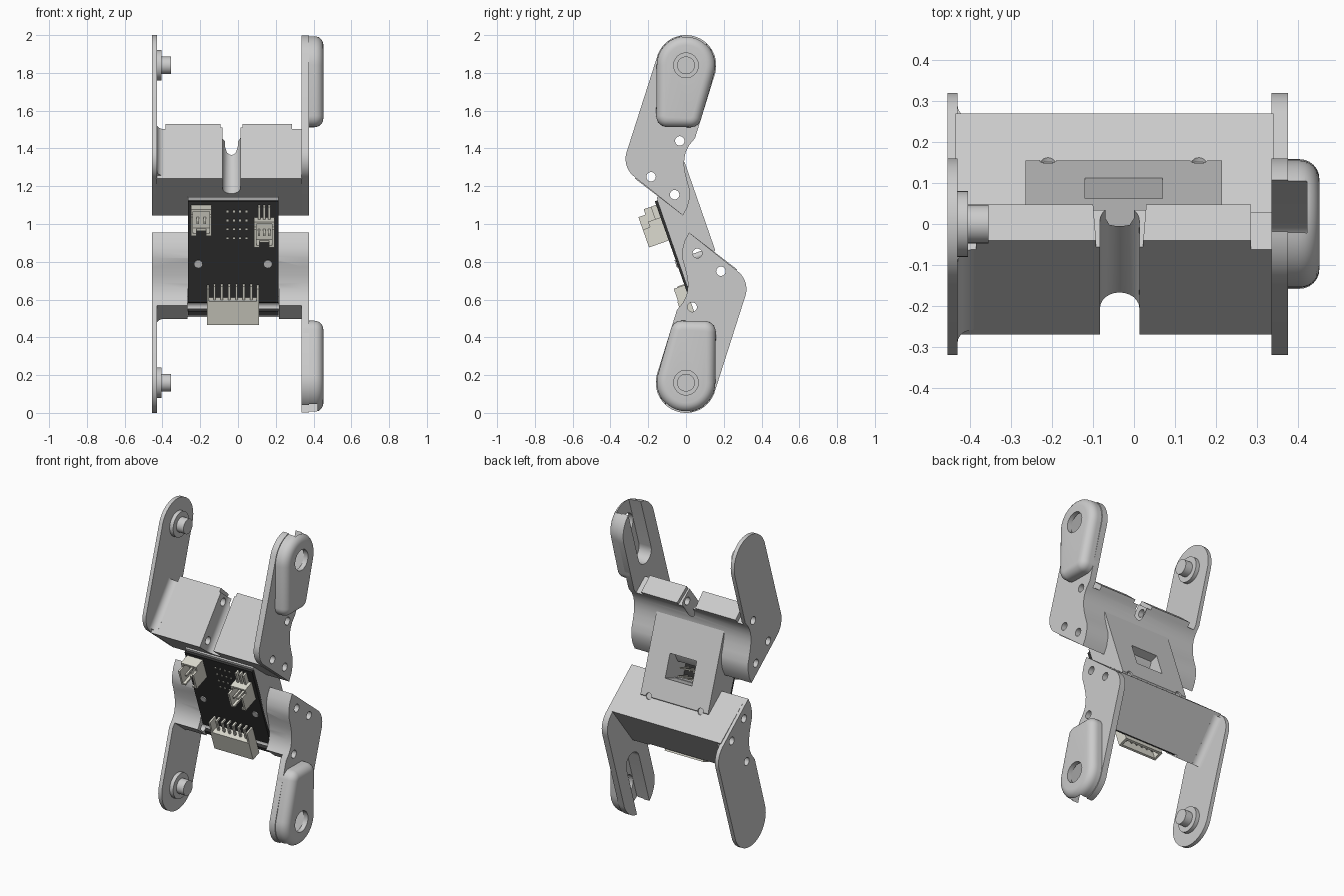
import bpy, bmesh
from math import radians, cos, sin, pi
from mathutils import Matrix, Vector

if "Cube" in bpy.data.objects:
    bpy.data.objects.remove(bpy.data.objects["Cube"])

I4 = Matrix.Identity(4)


def frame(cx, cy, cz, o):
    m = Matrix((cx, cy, cz)).transposed().to_4x4()
    m.translation = Vector(o)
    return m


def arc(cy, cz, r, a0, a1, n=12):
    return [(cy + r * cos(radians(a0 + (a1 - a0) * i / n)),
             cz + r * sin(radians(a0 + (a1 - a0) * i / n))) for i in range(n + 1)]


def circle(cy, cz, r, n=32):
    return arc(cy, cz, r, 0, 360, n)[:-1]


def material(name, col):
    m = bpy.data.materials.new(name)
    m.diffuse_color = (*col, 1)
    m.use_nodes = True
    m.node_tree.nodes["Principled BSDF"].inputs["Base Color"].default_value = m.diffuse_color
    return m


def loft(name, sections, M=I4, mat=None):
    """Skin a row of (x, [(y, z), ...]) outlines with capped ends, placed with M."""
    bm = bmesh.new()
    rings = [[bm.verts.new((x, y, z)) for y, z in pts] for x, pts in sections]
    bm.faces.new(rings[0][::-1])
    bm.faces.new(rings[-1])
    for lo, hi in zip(rings, rings[1:]):
        for i in range(len(lo)):
            j = (i + 1) % len(lo)
            bm.faces.new((lo[i], lo[j], hi[j], hi[i]))
    bm.transform(M)
    bmesh.ops.recalc_face_normals(bm, faces=bm.faces)
    me = bpy.data.meshes.new(name)
    bm.to_mesh(me)
    bm.free()
    ob = bpy.data.objects.new(name, me)
    bpy.context.collection.objects.link(ob)
    if mat:
        me.materials.append(mat)
    return ob


def prism(name, pts, a, b, M=I4, mat=None):
    return loft(name, [(a, pts), (b, pts)], M, mat)


def box(name, x0, x1, y0, y1, z0, z1, M=I4, mat=None):
    return prism(name, [(y0, z0), (y1, z0), (y1, z1), (y0, z1)], x0, x1, M, mat)


def boolean(ob, others):
    for c in others:
        c.hide_render = True
        md = ob.modifiers.new("cut", 'BOOLEAN')
        md.operation, md.object, md.solver = 'DIFFERENCE', c, 'EXACT'
        dg = bpy.context.evaluated_depsgraph_get()
        me = bpy.data.meshes.new_from_object(ob.evaluated_get(dg))
        ob.modifiers.clear()
        ob.data = me
        bpy.data.objects.remove(c)


# Frames: bracket slope (x up the slope, y = world x, z outward), board (x, down, outward)
SLOPE = frame((0, .621, .784), (1, 0, 0), (0, -.784, .621), (0, -.27, 1.24))
BOARD = frame((1, 0, 0), (0, .333, -.943), (0, -.943, -.333), (0, -.165, 1.12))
BORE = frame((0, -.943, -.333), (1, 0, 0), (0, .333, -.943), (0, -.165, 1.12))
TURN = Matrix.Translation((0, 0, 2)) @ Matrix.Rotation(pi, 4, 'X')
TILT = frame((1, 0, 0), (0, .953, -.303), (0, .303, .953), (0, 0, 1.84))
dark = material("board_dark", (.03, .03, .03))
cream = material("connector_cream", (.72, .71, .63))

HOLES = [(-.033, 1.44), (-.185, 1.25), (-.06, 1.155)]
CURVE = [(-.016, 1.045), (.008, 1.09), (.02, 1.14), (.02, 1.18), (.007, 1.225), (-.004, 1.27),
         (-.01, 1.31), (-.009, 1.345), (-.002, 1.38), (.015, 1.415), (.048, 1.455)]
PLATE = arc(0, 1.84, .16, -18, 158, 28) + arc(-.2, 1.345, .12, 158, 232, 12) + CURVE
BODY = [(-.04, 1.53), (-.27, 1.24)] + CURVE


def case_outline(d):
    """Motor-horn housing outline, shrunk inward by d."""
    return (arc(0, 1.84, .155 - d, -16, 179.5, 28) + arc(-.098, 1.573, .06 - d, 179.5, 268, 8)
            + arc(.022, 1.572, .06 - d, 272, 344, 8))


def drills(M=I4):
    return [prism("cutter", circle(y, z, .025, 20), -1, 1, M) for y, z in HOLES]


def screw_bores():
    return [prism("cutter", circle(x, .35, .02, 20), -.4, .2, BORE) for x in (-.21, .158)]


def bracket(side, M):
    body = prism(side + "_bracket_body", BODY, -.435, .34, M)
    left = prism(side + "_left_plate", PLATE, -.455, -.43, M)
    right = prism(side + "_right_plate", PLATE, .335, .375, M)
    # rounded motor-horn housing
    r = .048
    secs = [(.345, case_outline(0))]
    for i in range(7):
        a = pi / 2 * i / 6
        secs.append((.452 - r + r * sin(a), case_outline(r - r * cos(a))))
    case = loft(side + "_horn_housing", secs, M)
    for ob in (body, left, right):
        boolean(ob, drills(M))
    # open channel and shaft hole through plate and housing
    channel = [(.066, .3), (-.066, .3)] + arc(0, -.2, .066, 180, 360, 12)
    for ob in (right, case):
        boolean(ob, [prism("cutter", channel, .2, .422, M @ TILT),
                     prism("cutter", circle(0, 1.84, .0655), .2, .6, M)])
    # pivot pin on the thin plate
    prism(side + "_pivot_collar", circle(0, 1.84, .08, 40), -.435, -.405, M)
    prism(side + "_pivot_pin", circle(0, 1.84, .047, 40), -.41, -.355, M)
    # fillet between thin plate and sloped face
    prism(side + "_plate_fillet", [(-.435, -.01), (-.39, -.01)] + arc(-.39, .04, .04, 270, 180, 8)
          + [(-.435, .04)], .02, .335, M @ SLOPE)
    return body


upper = bracket("upper", I4)
lower = bracket("lower", TURN)

# Cable groove and lowered shoulders in the upper body
groove = [(.013, .2), (-.083, .2)] + arc(-.035, -.082, .048, 180, 360, 12)
boolean(upper, [prism("cutter", groove, -.2, .6, SLOPE),
                prism("cutter", [(.01, .2), (-.08, .2), (-.105, -.2), (.035, -.2)], .345, .6, SLOPE),
                box("cutter", .335, .6, -.6, -.385, -.4, .2, SLOPE),
                box("cutter", .335, .6, .285, .6, -.4, .2, SLOPE)])
# Trim the lower end and open the board pocket
boolean(lower, [box("cutter", .335, .6, -.6, .6, -.4, .2, TURN @ SLOPE),
                box("cutter", -.268, .218, .1, .8, -.018, .4, BOARD)] + screw_bores())

# Slanted web joining both brackets, with a window for the header pins
web = prism("center_web", [(-.155, 1.14), (-.1, 1.2), (-.008, 1.33), (.155, .86), (.1, .8), (.008, .67)],
            -.265, .215)
boolean(web, [box("cutter", -.12, .07, .07, .22, -.4, .02, BOARD)]
        + drills() + drills(TURN) + screw_bores())

# Circuit board
board = box("circuit_board", -.265, .215, 0, .64, -.022, 0, BOARD, dark)
boolean(board, drills(TURN))
for i in range(4):
    for j in range(4):
        x, s = -.055 + i * .033, .055 + j * .05
        box("header_pin", x - .005, x + .005, s - .005, s + .005, -.12, .006, BOARD, cream)

# Flush screws in the board
for x in (-.21, .158):
    prism("board_screw", circle(x, .35, .021, 20), -.205, .006, BORE)


def socket(name, x0, x1, s0, s1, h, pins):
    """Shrouded upright plug socket with contact pins."""
    ob = box(name, x0, x1, s0, s1, -.002, h, BOARD, cream)
    t, c = .012, (x0 + x1) / 2
    boolean(ob, [box("cutter", x0 + t, x1 - t, s0 + t, s1 - t, .02, h + .1, BOARD),
                 box("cutter", c - .025, c + .025, s1 - .04, s1 + .1, .03, h + .1, BOARD),
                 box("cutter", x0 - .1, x1 + .1, s0 - .1, s0 + .03, .07, h + .1, BOARD)])
    for i in range(pins):
        x = x0 + (x1 - x0) * (i + 1) / (pins + 1)
        m = (s0 + s1) / 2
        box(name + "_pin", x - .006, x + .006, m - .006, m + .006, 0, h - .015, BOARD, cream)


socket("upper_left_socket", -.25, -.14, .02, .155, .11, 2)
socket("upper_right_socket", .085, .192, .09, .22, .11, 3)
for i in range(3):
    x = .112 + i * .027
    box("upper_right_lead", x - .006, x + .006, .02, .1, 0, .03, BOARD, cream)

# Bottom connector, opening downwards, with bent leads
plug = box("bottom_socket", -.165, .11, .54, .67, -.002, .065, BOARD, cream)
boolean(plug, [box("cutter", -.15, .095, .57, .8, .012, .052, BOARD)])
for x in (-.165, .098):
    box("bottom_socket_ear", x, x + .012, .47, .55, 0, .06, BOARD, cream)
for i in range(6):
    x = -.125 + i * .039
    box("bottom_lead", x - .006, x + .006, .465, .64, .026, .038, BOARD, cream)
    box("bottom_lead_foot", x - .006, x + .006, .465, .477, 0, .03, BOARD, cream)

# Shading
bpy.ops.object.select_all(action='DESELECT')
for ob in bpy.data.objects:
    ob.select_set(True)
    bpy.context.view_layer.objects.active = ob
bpy.ops.object.shade_smooth_by_angle(angle=radians(28))
